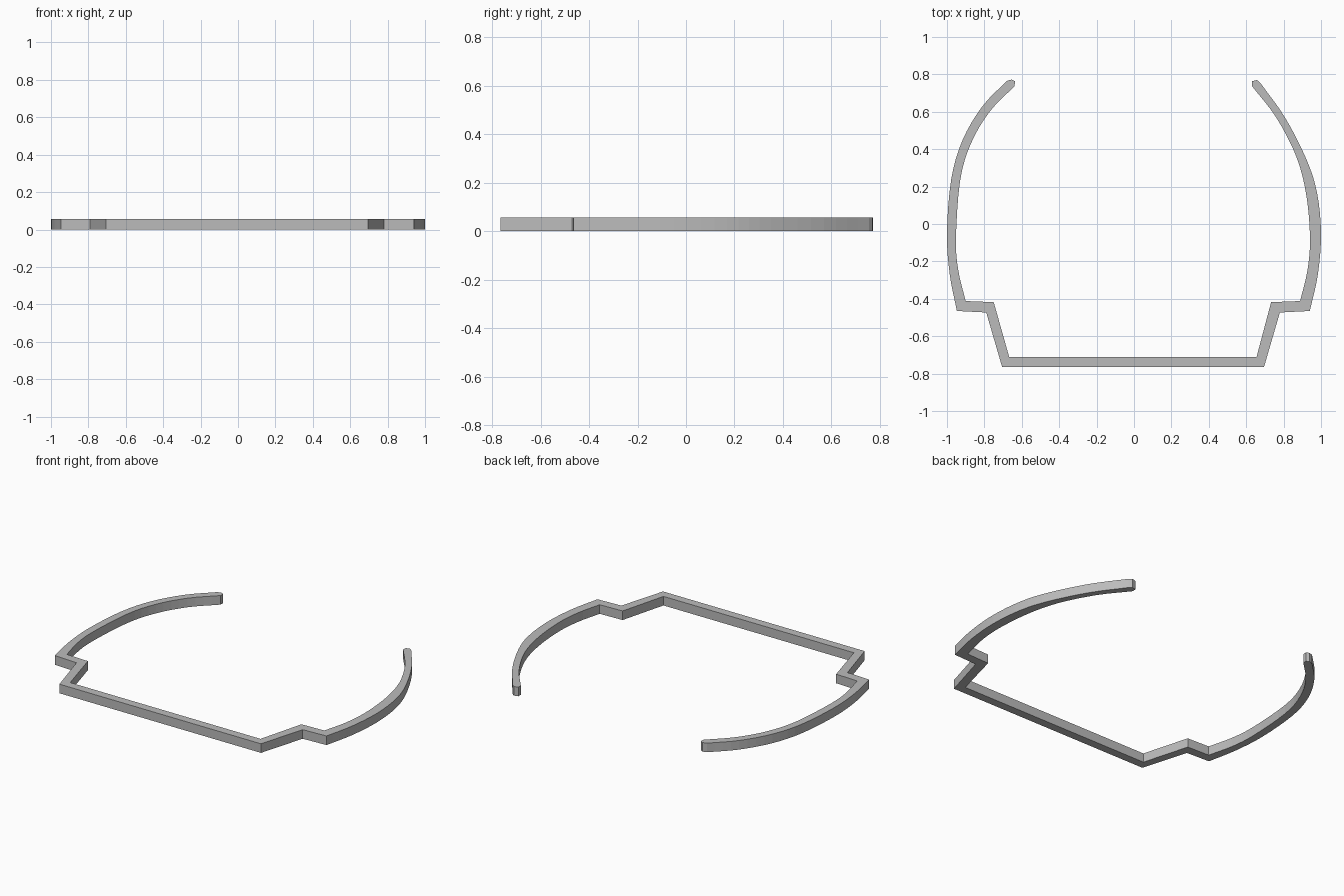
import bpy
import bmesh
from mathutils import Vector

if "Cube" in bpy.data.objects:
    bpy.data.objects.remove(bpy.data.objects["Cube"], do_unlink=True)

HEIGHT = 0.057
STEPS = 4

grey = bpy.data.materials.new("plain grey")
grey.use_nodes = True
colour = (0.5, 0.5, 0.5, 1)
grey.diffuse_color = colour
grey.node_tree.nodes["Principled BSDF"].inputs["Base Color"].default_value = colour

# Each station is an outer point and the inner point facing it: ox, oy, ix, iy
left_arm = [(-.947, -.465, -.9, -.412), (-.985, -.27, -.939, -.25),
            (-1, -.05, -.952, -.08), (-.977, .24, -.93, .23),
            (-.916, .45, -.872, .43), (-.81, .63, -.772, .6),
            (-.68, .765, -.638, .738)]
right_arm = [(.94, -.465, .888, -.412), (.983, -.27, .927, -.25),
             (1, -.05, .941, -.08), (.978, .17, .922, .15),
             (.92, .35, .868, .36), (.807, .57, .76, .57),
             (.675, .755, .63, .738)]
# Straight front bar with a stepped joint at each end
front_bar = [(-.79, -.473, -.75, -.418), (-.705, -.765, -.667, -.712),
             (.695, -.765, .655, -.712), (.78, -.473, .733, -.418)]
# Rounded ends of the arms
left_tip = (-.655, .772, -.637, .763)
right_tip = (.657, .77, .63, .763)


def smooth_path(stations):
    """Curve running through all the stations."""
    pts = [Vector(s) for s in stations]
    pts = [2 * pts[0] - pts[1]] + pts + [2 * pts[-1] - pts[-2]]
    result = []
    for a, b, c, d in zip(pts, pts[1:], pts[2:], pts[3:]):
        for i in range(STEPS):
            t = i / STEPS
            result.append(b + (c - a) * t / 2
                          + (2 * a - 5 * b + 4 * c - d) * t ** 2 / 2
                          + (3 * b - a - 3 * c + d) * t ** 3 / 2)
    return result + [pts[-2]]


def build_band(name, stations):
    """Flat strip between the outer and inner edges, raised to full height."""
    bm = bmesh.new()
    pairs = [(bm.verts.new((s[0], s[1], 0)), bm.verts.new((s[2], s[3], 0)))
             for s in stations]
    for (o1, i1), (o2, i2) in zip(pairs, pairs[1:]):
        bm.faces.new((o1, o2, i2, i1))
    raised = bmesh.ops.extrude_face_region(bm, geom=bm.faces[:], use_keep_orig=True)
    for vert in raised["geom"]:
        if isinstance(vert, bmesh.types.BMVert):
            vert.co.z = HEIGHT
    bmesh.ops.recalc_face_normals(bm, faces=bm.faces[:])
    mesh = bpy.data.meshes.new(name)
    bm.to_mesh(mesh)
    bm.free()
    mesh.materials.append(grey)
    band = bpy.data.objects.new(name, mesh)
    bpy.context.collection.objects.link(band)
    return band


# One continuous band from the left tip, along the front, to the right tip
stations = ([left_tip] + smooth_path(left_arm)[::-1] + front_bar
            + smooth_path(right_arm) + [right_tip])
build_band("open_band", stations)
